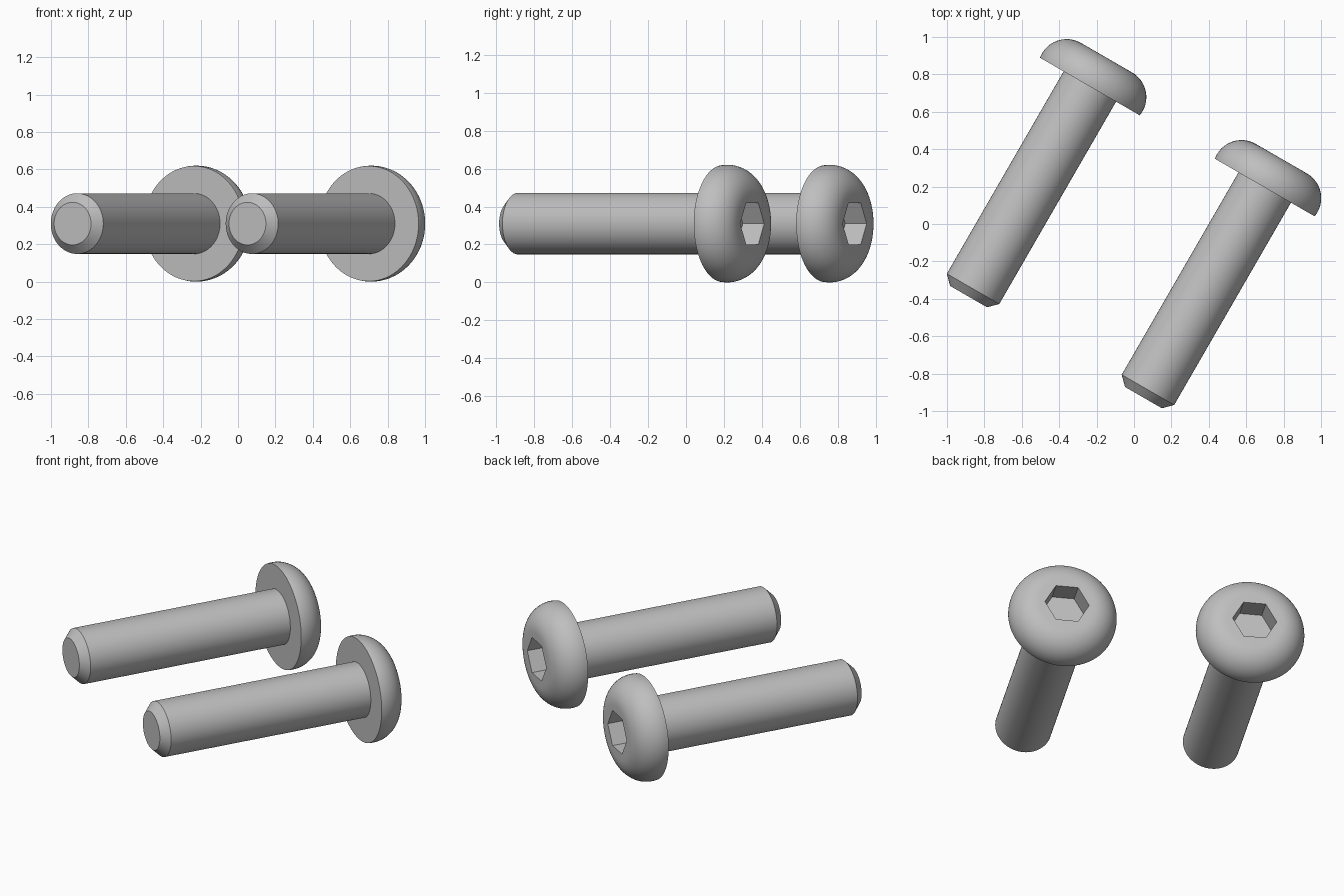
import bpy, bmesh
from math import sin, cos, pi, radians, hypot, atan2

cube = bpy.data.objects.get("Cube")
if cube:
    bpy.data.objects.remove(cube, do_unlink=True)

steel = bpy.data.materials.new("grey_steel")
steel.use_nodes = True
steel.diffuse_color = (0.52, 0.52, 0.52, 1)
steel.node_tree.nodes["Principled BSDF"].inputs["Base Color"].default_value = (0.52, 0.52, 0.52, 1)

SEGMENTS = 72
SHANK_R, SHANK_LEN, CHAMFER = 0.162, 1.297, 0.048
HEAD_R, HEAD_H, FLAT_R = 0.308, 0.178, 0.158
SOCKET_APOTHEM, SOCKET_DEPTH = 0.11, 0.13


def round_ring(r):
    return lambda a: r


def hex_ring(apothem):
    return lambda a: apothem / cos(a % (pi / 3) - pi / 6)


def lathe(name, rings, cap_first, cap_last, location):
    """Skin a stack of (radius function, height) rings along the screw axis."""
    bm = bmesh.new()
    loops = []
    for radius, z in rings:
        loop = []
        for i in range(SEGMENTS):
            a = 2 * pi * i / SEGMENTS
            r = radius(a + 1e-9)
            loop.append(bm.verts.new((r * cos(a), r * sin(a), z)))
        loops.append(loop)
    for low, high in zip(loops, loops[1:]):
        for i in range(SEGMENTS):
            j = (i + 1) % SEGMENTS
            bm.faces.new((low[i], low[j], high[j], high[i]))
    if cap_first:
        bm.faces.new(loops[0][::-1])
    if cap_last:
        bm.faces.new(loops[-1])
    mesh = bpy.data.meshes.new(name)
    bm.to_mesh(mesh)
    bm.free()
    mesh.materials.append(steel)
    obj = bpy.data.objects.new(name, mesh)
    bpy.context.collection.objects.link(obj)
    obj.location = location
    obj.rotation_euler = (radians(-90), 0, radians(-30))
    bpy.ops.object.select_all(action="DESELECT")
    obj.select_set(True)
    bpy.context.view_layer.objects.active = obj
    bpy.ops.object.shade_smooth_by_angle(angle=radians(30))


# Shank: chamfered tip up to the underside of the head
shank = [
    (round_ring(SHANK_R - CHAMFER), -SHANK_LEN),
    (round_ring(SHANK_R), -SHANK_LEN + CHAMFER),
    (round_ring(SHANK_R), 0),
]

# Head: flat underside, dome arc tangent to the flat top, hexagonal socket
run = HEAD_R - FLAT_R
arc_z = (HEAD_H ** 2 - run ** 2) / (2 * HEAD_H)
arc_r = hypot(run, arc_z)
start = atan2(-arc_z, run)
STEPS = 16
head = [(round_ring(SHANK_R), 0)]
for k in range(STEPS + 1):
    t = start + (pi / 2 - start) * k / STEPS
    head.append((round_ring(FLAT_R + arc_r * cos(t)), arc_z + arc_r * sin(t)))
head.append((hex_ring(SOCKET_APOTHEM), HEAD_H))
head.append((hex_ring(SOCKET_APOTHEM), HEAD_H - SOCKET_DEPTH))

# Two identical screws lying side by side
for side, x, y in (("right", -0.236, 0.735), ("left", 0.699, 0.195)):
    spot = (x, y, 0.31)
    lathe(side + "_screw_shank", shank, True, False, spot)
    lathe(side + "_screw_head", head, False, True, spot)
